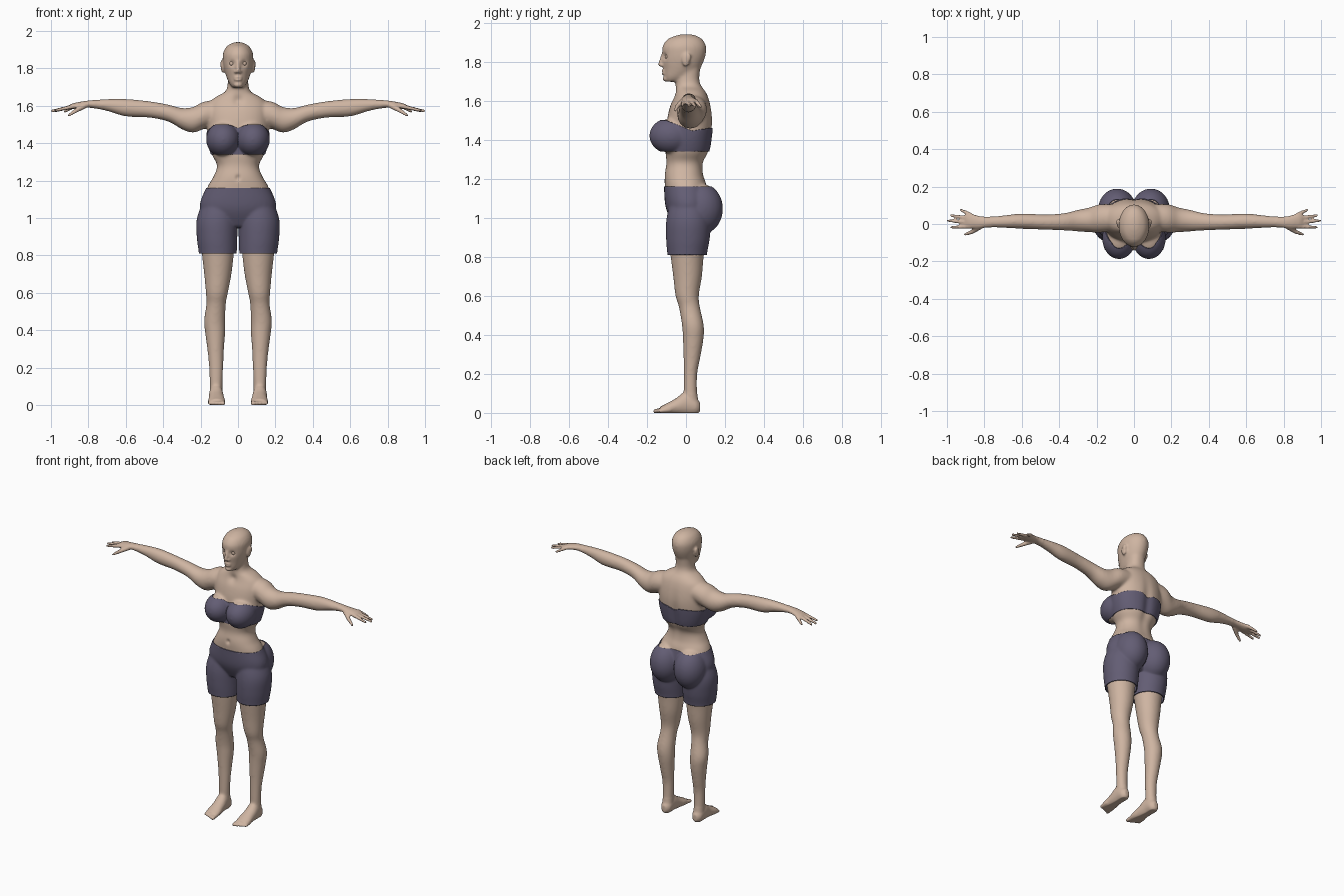
import bpy, bmesh, math
from mathutils import Vector

cube = bpy.data.objects.get("Cube")
if cube:
    bpy.data.objects.remove(cube, do_unlink=True)


def material(name, rgb):
    m = bpy.data.materials.new(name)
    m.use_nodes = True
    m.diffuse_color = (*rgb, 1)
    m.node_tree.nodes["Principled BSDF"].inputs["Base Color"].default_value = (*rgb, 1)
    return m


skin = material("skin", (0.62, 0.46, 0.36))
cloth = material("purple cloth", (0.125, 0.11, 0.175))
BOTH = (1, -1)


def circle(n):
    return [(math.cos(math.tau * k / n), math.sin(math.tau * k / n)) for k in range(n)]


def bridge(bm, rings):
    """Join rings of points into a closed tube."""
    loops = [[bm.verts.new(p) for p in ring] for ring in rings]
    n = len(loops[0])
    for lo, hi in zip(loops, loops[1:]):
        for k in range(n):
            j = (k + 1) % n
            bm.faces.new((lo[k], lo[j], hi[j], hi[k]))
    bm.faces.new(loops[0][::-1])
    bm.faces.new(loops[-1])


def spline(rows, steps=5):
    """Smoothly interpolate rows of ring values."""
    out = []
    for i in range(len(rows) - 1):
        a, b = rows[max(i - 1, 0)], rows[i]
        c, d = rows[i + 1], rows[min(i + 2, len(rows) - 1)]
        for s in range(steps):
            t = s / steps
            out.append([q + t * (r - p) / 2 + t * t * (p - 2.5 * q + 2 * r - e / 2)
                        + t ** 3 * (1.5 * (q - r) + (e - p) / 2)
                        for p, q, r, e in zip(a, b, c, d)])
    return out + [list(rows[-1])]


def loft(bm, axis, rows, sides=(1,), power=1.0):
    """Rings given as (position, centre, radius, centre, radius) along an axis."""
    for side in sides:
        rings = []
        for t, a, ra, b, rb in spline(rows):
            ring = []
            for c, s in circle(32):
                u = a + ra * math.copysign(abs(c) ** power, c)
                v = b + rb * math.copysign(abs(s) ** power, s)
                x, y, z = {"x": (t, u, v), "y": (u, t, v), "z": (u, v, t)}[axis]
                ring.append((x * side, y, z))
            rings.append(ring)
        bridge(bm, rings)


def blob(bm, centre, size, sides=BOTH):
    """Ellipsoid."""
    angles = [math.pi * (i + 0.2) / 14.4 for i in range(15)]
    for side in sides:
        bridge(bm, [[(side * centre[0] + size[0] * c * math.sin(a),
                      centre[1] + size[1] * s * math.sin(a),
                      centre[2] - size[2] * math.cos(a)) for c, s in circle(24)]
                    for a in angles])


def digit(bm, p, q, r0, r1, sides=BOTH):
    """Tapered, round-ended rod for fingers, toes and the nose."""
    for side in sides:
        a, b = Vector((p[0] * side, *p[1:])), Vector((q[0] * side, *q[1:]))
        d = (b - a).normalized()
        u = d.orthogonal().normalized()
        v = d.cross(u)
        stations = [(a - d * r0 * math.cos(t), r0 * math.sin(t)) for t in (0.2, 0.6, 1, 1.5)]
        stations += [(b + d * r1 * math.cos(t), r1 * math.sin(t)) for t in (1.5, 1, 0.6, 0.2)]
        bridge(bm, [[o + (u * c + v * s) * r for c, s in circle(14)] for o, r in stations])


def make_object(name, bm, mat):
    mesh = bpy.data.meshes.new(name)
    bm.to_mesh(mesh)
    mesh.materials.append(mat)
    for p in mesh.polygons:
        p.use_smooth = True
    obj = bpy.data.objects.new(name, mesh)
    bpy.context.collection.objects.link(obj)
    return obj


flesh = bmesh.new()

# torso and neck
loft(flesh, "z", [(0.96, 0, 0.1, 0.01, 0.06), (1.05, 0, 0.195, 0.01, 0.105),
                  (1.16, 0, 0.166, 0, 0.108), (1.22, 0, 0.132, -0.01, 0.1),
                  (1.28, 0, 0.112, -0.005, 0.095), (1.34, 0, 0.14, 0.007, 0.112),
                  (1.42, 0, 0.16, 0.016, 0.116), (1.5, 0, 0.165, 0.02, 0.117),
                  (1.57, 0, 0.165, 0.023, 0.105), (1.62, 0, 0.15, 0.026, 0.088),
                  (1.65, 0, 0.115, 0.022, 0.076), (1.675, 0, 0.07, 0.013, 0.066),
                  (1.71, 0, 0.056, 0.008, 0.06), (1.78, 0, 0.054, 0.015, 0.06)], power=0.9)
blob(flesh, (0.08, -0.075, 1.42), (0.085, 0.108, 0.088))
blob(flesh, (0.09, 0.075, 1.05), (0.095, 0.107, 0.125))

# legs
loft(flesh, "z", [(1.12, 0.09, 0.075, 0.01, 0.075), (1, 0.11, 0.1, 0.012, 0.102),
                  (0.9, 0.112, 0.096, 0.01, 0.1), (0.81, 0.108, 0.086, 0.006, 0.086),
                  (0.7, 0.108, 0.073, 0.008, 0.074), (0.6, 0.113, 0.059, 0.006, 0.06),
                  (0.54, 0.117, 0.052, 0.018, 0.054), (0.45, 0.125, 0.057, 0.035, 0.056),
                  (0.38, 0.122, 0.053, 0.037, 0.053), (0.28, 0.119, 0.043, 0.03, 0.043),
                  (0.2, 0.117, 0.038, 0.023, 0.035), (0.1, 0.117, 0.034, 0.023, 0.035),
                  (0.05, 0.117, 0.034, 0.03, 0.037)], BOTH)

# feet and toes
loft(flesh, "y", [(0.073, 0.117, 0.016, 0.03, 0.022), (0.05, 0.117, 0.034, 0.035, 0.044),
                  (0, 0.117, 0.038, 0.05, 0.06), (-0.05, 0.115, 0.041, 0.034, 0.042),
                  (-0.1, 0.114, 0.046, 0.02, 0.028), (-0.132, 0.114, 0.04, 0.014, 0.018)], BOTH)
for i in range(5):
    x, r, tip = 0.081 + 0.018 * i, 0.0125 - 0.001 * i, -0.157 + 0.006 * i
    digit(flesh, (x, tip + 0.05, 0.015), (x, tip, 0.009), r, r)

# arms and palms
loft(flesh, "x", [(0.09, 0.035, 0.07, 1.57, 0.062), (0.18, 0.03, 0.076, 1.55, 0.073),
                  (0.24, 0.022, 0.066, 1.525, 0.069), (0.3, 0.018, 0.058, 1.531, 0.057),
                  (0.37, 0.012, 0.047, 1.56, 0.046), (0.47, 0.01, 0.041, 1.58, 0.044),
                  (0.6, 0.015, 0.041, 1.59, 0.047), (0.69, 0.013, 0.034, 1.603, 0.034),
                  (0.78, 0.01, 0.029, 1.609, 0.021), (0.83, 0.01, 0.034, 1.606, 0.018),
                  (0.88, 0.018, 0.041, 1.598, 0.016), (0.9, 0.02, 0.036, 1.594, 0.012)], BOTH)

# fingers and thumbs
for y0, x1, y1, z1 in [(-0.014, 0.975, -0.018, 1.575), (0.008, 0.994, 0.018, 1.572),
                       (0.03, 0.98, 0.046, 1.572), (0.05, 0.925, 0.075, 1.57)]:
    digit(flesh, (0.875, y0, 1.598), (x1, y1, z1), 0.012, 0.008)
digit(flesh, (0.82, -0.012, 1.6), (0.865, -0.042, 1.575), 0.016, 0.012)
digit(flesh, (0.865, -0.042, 1.575), (0.903, -0.056, 1.55), 0.012, 0.008)

# head with ears, nose, lips and chin
loft(flesh, "z", [(1.697, 0, 0.028, -0.066, 0.036), (1.72, 0, 0.047, -0.046, 0.066),
                  (1.76, 0, 0.064, -0.024, 0.092), (1.8, 0, 0.075, -0.016, 0.106),
                  (1.84, 0, 0.081, -0.01, 0.112), (1.88, 0, 0.08, -0.008, 0.111),
                  (1.915, 0, 0.063, -0.005, 0.088), (1.934, 0, 0.035, 0, 0.05),
                  (1.941, 0, 0.01, 0, 0.015)])
blob(flesh, (0.082, 0, 1.81), (0.01, 0.021, 0.036))
blob(flesh, (0.088, 0.012, 1.822), (0.007, 0.014, 0.022))
digit(flesh, (0, -0.12, 1.835), (0, -0.133, 1.785), 0.008, 0.011, (1,))
blob(flesh, (0.011, -0.124, 1.781), (0.009, 0.011, 0.008))
blob(flesh, (0, -0.106, 1.712), (0.022, 0.013, 0.014), (1,))
for z in (1.752, 1.739):
    blob(flesh, (0, -0.115, z), (0.022, 0.011, 0.006), (1,))

# fuse the forms into one continuous body
bmesh.ops.recalc_face_normals(flesh, faces=flesh.faces)
source = make_object("source_forms", flesh, skin)
flesh.free()
fuse = source.modifiers.new("fuse", "REMESH")
fuse.mode = "VOXEL"
fuse.voxel_size = 0.0065
fused = source.evaluated_get(bpy.context.evaluated_depsgraph_get())
bm = bmesh.new()
bm.from_mesh(fused.to_mesh())
fused.to_mesh_clear()
bpy.data.objects.remove(source, do_unlink=True)


def soften(verts, times):
    for _ in range(times):
        bmesh.ops.smooth_vert(bm, verts=verts, factor=0.5,
                              use_axis_x=True, use_axis_y=True, use_axis_z=True)


def push(centre, radius, offset, sides=BOTH):
    """Sculpt a soft dent or bump."""
    rx, ry, rz = radius
    shift = Vector(offset)
    for side in sides:
        cx, cy, cz = centre[0] * side, centre[1], centre[2]
        for v in bm.verts:
            x, y, z = v.co
            if abs(z - cz) < 3 * rz and abs(x - cx) < 3 * rx:
                d = ((x - cx) / rx) ** 2 + ((y - cy) / ry) ** 2 + ((z - cz) / rz) ** 2
                v.co += shift * math.exp(-d)


# soften joins, then dent eye sockets, mouth, navel, throat and spine
soften(bm.verts[:], 2)
soften([v for v in bm.verts if abs(v.co.x) < 0.76 and 0.1 < v.co.z < 1.69], 9)
soften([v for v in bm.verts if v.co.z > 1.66 and v.co.y > -0.08
        and abs(v.co.x) < 0.07], 6)
push((0.033, -0.112, 1.826), (0.017, 0.017, 0.015), (0, 0.012, 0))
push((0, -0.128, 1.7455), (0.02, 0.02, 0.005), (0, 0.004, 0), (1,))
push((0, -0.11, 1.215), (0.012, 0.03, 0.014), (0, 0.01, 0), (1,))
push((0, -0.05, 1.625), (0.025, 0.04, 0.025), (0, 0.012, 0), (1,))
push((0, 0.12, 1.39), (0.03, 0.07, 0.15), (0, -0.012, 0), (1,))
for v in bm.verts:
    v.co.z = max(v.co.z, 0)
bm.normal_update()
make_object("body", bm, skin)

# eyes
for side, label in ((1, "left_eye"), (-1, "right_eye")):
    eye = bmesh.new()
    blob(eye, (0.033 * side, -0.0955, 1.826), (0.0125, 0.0125, 0.0125), (1,))
    make_object(label, eye, skin)
    eye.free()


def garment(name, bottom, top_edge, half_width, ease):
    """Close-fitting shell trimmed from the body between two hems."""
    b = bm.copy()
    far = [v for v in b.verts if abs(v.co.x) > half_width + 0.03
           or not bottom - 0.03 < v.co.z < top_edge(v.co) + 0.03]
    bmesh.ops.delete(b, geom=far, context="VERTS")
    for v in b.verts:
        v.co += v.normal * ease(v.co.z)

    def trim(point, normal):
        bmesh.ops.bisect_plane(b, geom=b.verts[:] + b.edges[:] + b.faces[:], dist=1e-5,
                               plane_co=point, plane_no=normal, clear_outer=True)
    trim((0, 0, bottom), (0, 0, -1))
    for s in BOTH:
        trim((half_width * s, 0, 0), (s, 0, 0))
    for v in b.verts:
        v.co.z -= top_edge(v.co)
    trim((0, 0, 0), (0, 0, 1))
    for v in b.verts:
        v.co.z += top_edge(v.co)
    hem = make_object(name, b, cloth).modifiers.new("hem", "SOLIDIFY")
    hem.thickness = 0.006
    hem.offset = -1
    b.free()


def neckline(p):
    rise = 0.055 * min(1, max(0, (0.03 - p.y) / 0.13))
    back = 0.015 * min(1, max(0, (p.y - 0.03) / 0.1))
    return 1.445 + rise + back - 0.018 * math.exp(-(p.x / 0.03) ** 2)


# clothes
garment("shorts", 0.81, lambda p: 1.16, 0.4, lambda z: 0.005 + 0.03 * max(0, 1.16 - z))
garment("bandeau_top", 1.34, neckline, 0.19, lambda z: 0.006)
bm.free()
